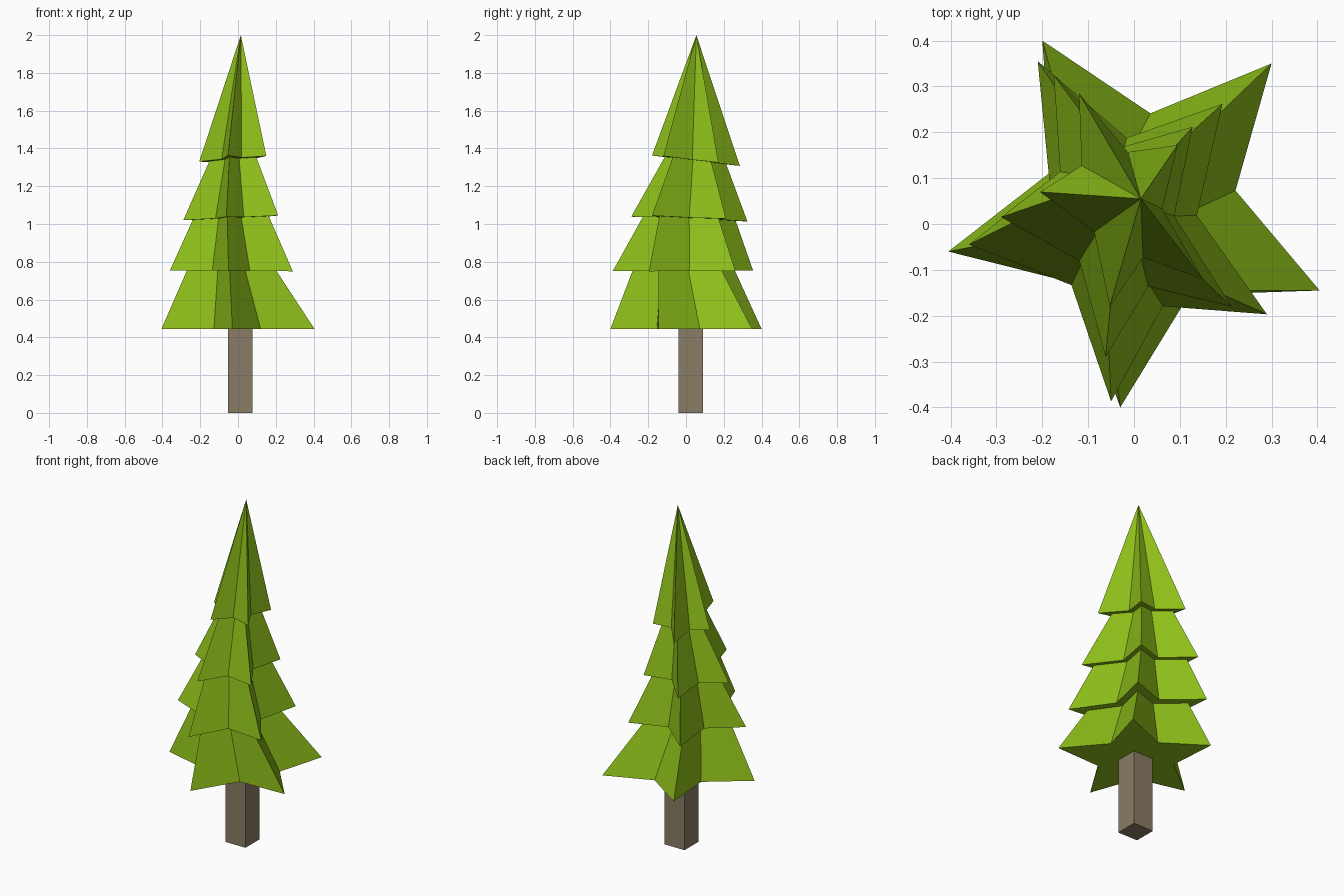
import bpy
import bmesh
from mathutils import Vector

if "Cube" in bpy.data.objects:
    bpy.data.objects.remove(bpy.data.objects["Cube"])


def material(name, rgb):
    m = bpy.data.materials.new(name)
    m.diffuse_color = (*rgb, 1)
    m.use_nodes = True
    m.node_tree.nodes["Principled BSDF"].inputs["Base Color"].default_value = m.diffuse_color
    return m


def add_object(name, bm, mat):
    bmesh.ops.recalc_face_normals(bm, faces=bm.faces)
    mesh = bpy.data.meshes.new(name)
    bm.to_mesh(mesh)
    bm.free()
    mesh.materials.append(mat)
    obj = bpy.data.objects.new(name, mesh)
    bpy.context.collection.objects.link(obj)
    return obj


def star(tips, plane, scale=1.0):
    """Ten outline points of a star on the tilted plane z = a + b*x + c*y."""
    pts = [Vector(t) for t in tips]
    mid = sum(pts, Vector((0, 0))) / 5
    a, b, c = plane
    ring = []
    for i in range(5):
        inner = mid - 0.495 * (pts[(i + 3) % 5] - mid)
        for p in (pts[i], inner):
            q = mid + scale * (p - mid)
            ring.append((q.x, q.y, a + b * q.x + c * q.y))
    return ring


# Branch tiers, bottom to top: star tips, tilted plane, scale of the star where the tier below meets it
TIERS = [
    ([(.405, -.145), (-.03, -.40), (-.405, -.06), (-.20, .40), (.30, .35)], (.445, 0, 0), 1),
    ([(.29, -.197), (-.05, -.387), (-.36, -.045), (-.21, .355), (.193, .262)], (.752, -.008, 0), .73),
    ([(.213, -.18), (-.062, -.29), (-.29, .015), (-.175, .325), (.128, .212)], (1.031, .036, -.034), .80),
    ([(.15, -.12), (-.053, -.18), (-.205, .07), (-.12, .285), (.095, .172)], (1.343, .023, -.115), .70),
]

# Foliage: one closed skin of star-shaped skirts
bm = bmesh.new()
rings = []
for i, (tips, plane, neck) in enumerate(TIERS):
    if i:
        rings.append([bm.verts.new(p) for p in star(tips, plane, neck)])
    rings.append([bm.verts.new(p) for p in star(tips, plane)])
bm.faces.new(rings[0])
for low, high in zip(rings, rings[1:]):
    for i in range(10):
        j = (i + 1) % 10
        bm.faces.new((low[i], low[j], high[j], high[i]))
apex = bm.verts.new((.015, .055, 2.0))
for i in range(10):
    bm.faces.new((rings[-1][i], rings[-1][(i + 1) % 10], apex))
add_object("foliage", bm, material("leaf_green", (.27, .52, .01)))

# Trunk: square post
bm = bmesh.new()
bmesh.ops.create_cube(bm, size=1)
bmesh.ops.scale(bm, vec=(.13, .13, .445), verts=bm.verts)
bmesh.ops.translate(bm, vec=(.011, .026, .2225), verts=bm.verts)
add_object("trunk", bm, material("bark_brown", (.25, .20, .13)))
